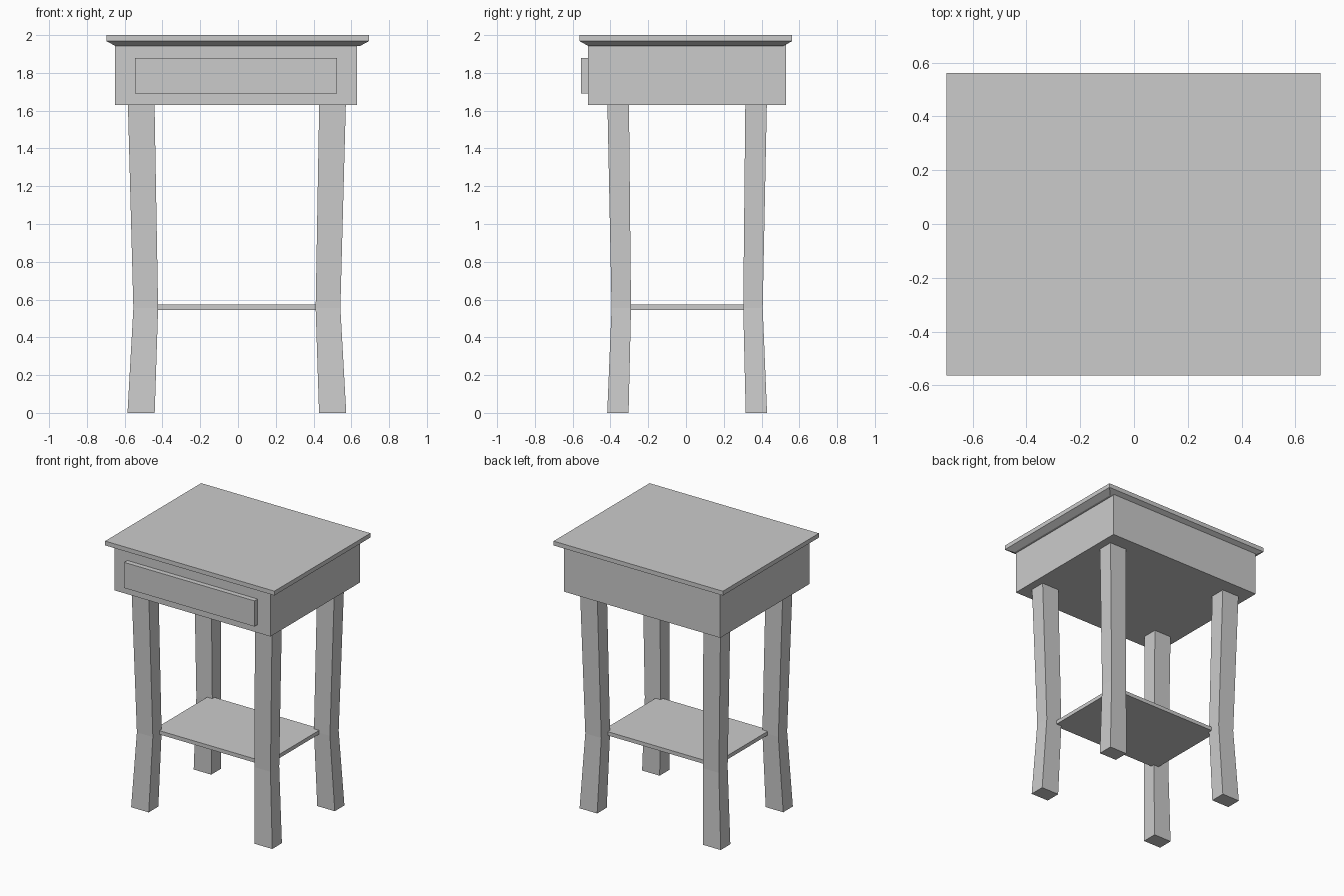
import bpy, bmesh

if "Cube" in bpy.data.objects:
    bpy.data.objects.remove(bpy.data.objects["Cube"])

CX, CY = -0.006, 0.006   # centre of the leg and shelf frame


def loft(name, sections):
    """Closed solid through rectangles given as (x0, x1, y0, y1, z), bottom to top."""
    bm = bmesh.new()
    rings = [[bm.verts.new(p) for p in ((x0, y0, z), (x1, y0, z), (x1, y1, z), (x0, y1, z))]
             for x0, x1, y0, y1, z in sections]
    for a, b in zip(rings, rings[1:]):
        for i in range(4):
            j = (i + 1) % 4
            bm.faces.new((a[i], a[j], b[j], b[i]))
    bm.faces.new(rings[0][::-1])
    bm.faces.new(rings[-1])
    bmesh.ops.recalc_face_normals(bm, faces=bm.faces)
    mesh = bpy.data.meshes.new(name)
    bm.to_mesh(mesh)
    bm.free()
    obj = bpy.data.objects.new(name, mesh)
    bpy.context.collection.objects.link(obj)
    return obj


def box(name, x0, x1, y0, y1, z0, z1):
    return loft(name, [(x0, x1, y0, y1, z0), (x0, x1, y0, y1, z1)])


# Table top with a bevelled underside
loft("table_top", [(-0.65, 0.647, -0.518, 0.516, 1.943),
                   (-0.696, 0.693, -0.563, 0.562, 1.968),
                   (-0.696, 0.693, -0.563, 0.562, 2.0)])

# Drawer case and raised drawer front
box("drawer_case", -0.652, 0.63, -0.519, 0.53, 1.63, 1.95)
box("drawer_front", -0.545, 0.524, -0.556, -0.50, 1.69, 1.88)

# Four legs, pinched inward at shelf height: (inner x, outer x, inner y, outer y, z)
LEG = [(0.435, 0.579, 0.310, 0.423, 0.0),
       (0.417, 0.548, 0.297, 0.400, 0.555),
       (0.436, 0.577, 0.308, 0.422, 1.64)]
for side, sx in (("left", -1), ("right", 1)):
    for end, sy in (("front", -1), ("back", 1)):
        loft(f"{end}_{side}_leg",
             [(*sorted((CX + sx * a, CX + sx * b)), *sorted((CY + sy * c, CY + sy * d)), z)
              for a, b, c, d, z in LEG])

# Lower shelf, its corners let into the legs
box("lower_shelf", CX - 0.46, CX + 0.46, CY - 0.323, CY + 0.323, 0.545, 0.573)
